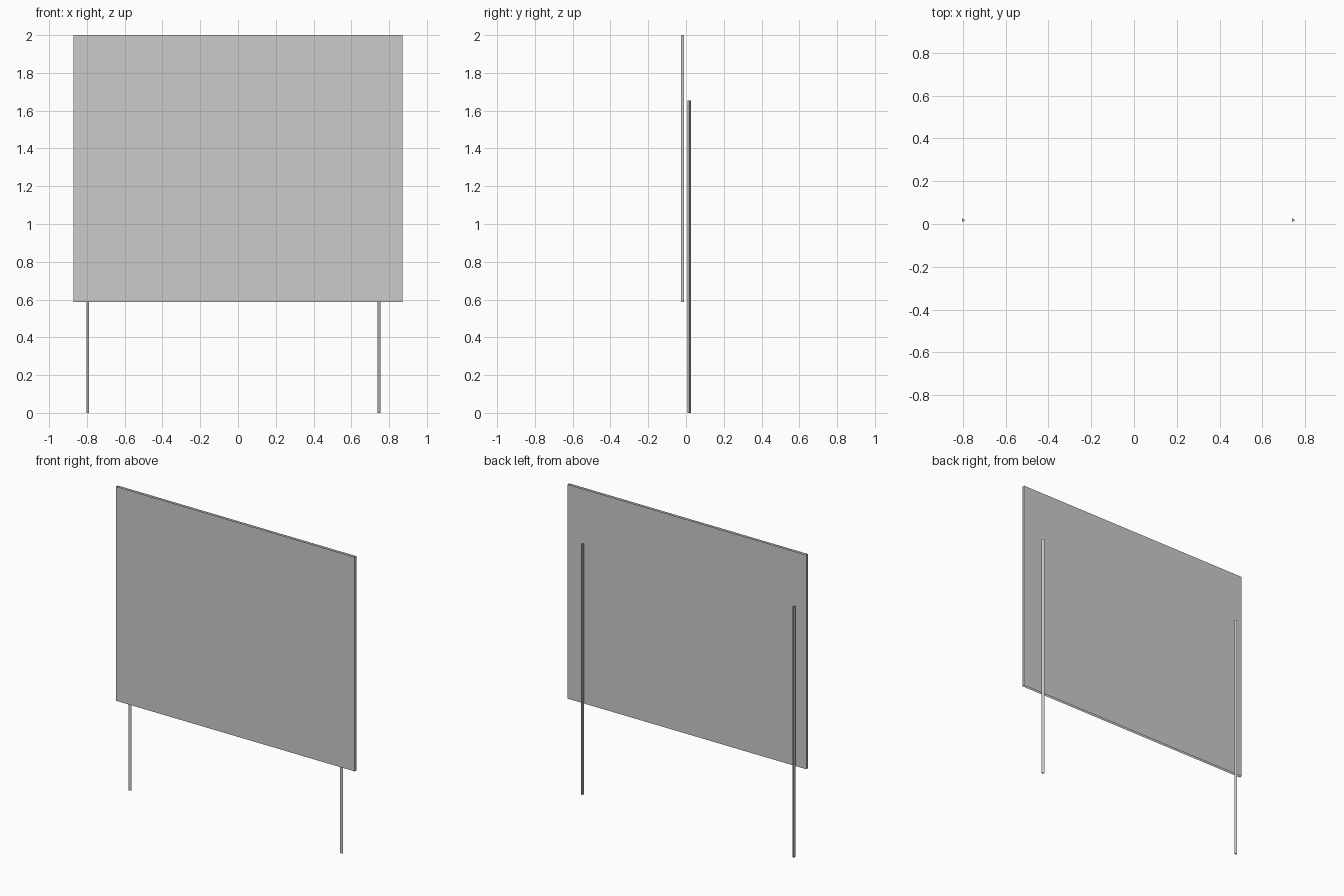
import bpy, bmesh
from math import cos, sin, pi

if "Cube" in bpy.data.objects:
    bpy.data.objects.remove(bpy.data.objects["Cube"])


def prism(name, outline, z0, z1, capped):
    """Extrude a counter-clockwise outline upwards, optionally closing its ends."""
    bm = bmesh.new()
    low = [bm.verts.new((x, y, z0)) for x, y in outline]
    high = [bm.verts.new((x, y, z1)) for x, y in outline]
    n = len(outline)
    for i in range(n):
        j = (i + 1) % n
        bm.faces.new((low[i], low[j], high[j], high[i]))
    if capped:
        bm.faces.new(low[::-1])
        bm.faces.new(high)
    mesh = bpy.data.meshes.new(name)
    bm.to_mesh(mesh)
    bm.free()
    obj = bpy.data.objects.new(name, mesh)
    bpy.context.collection.objects.link(obj)
    return obj


# Thin sign board, open along its top and bottom edges
W, FRONT, BACK = 0.87, -0.027, -0.010
prism("sign_board", [(-W, FRONT), (W, FRONT), (W, BACK), (-W, BACK)],
      0.588, 2.0, False)

# Three-sided posts standing behind the board, both pointing to +x
R = 0.0102
for name, x in (("left_post", -0.798), ("right_post", 0.744)):
    outline = [(x + R * cos(2 * pi * k / 3), 0.018 + R * sin(2 * pi * k / 3))
               for k in range(3)]
    prism(name, outline, 0.0, 1.653, True)
